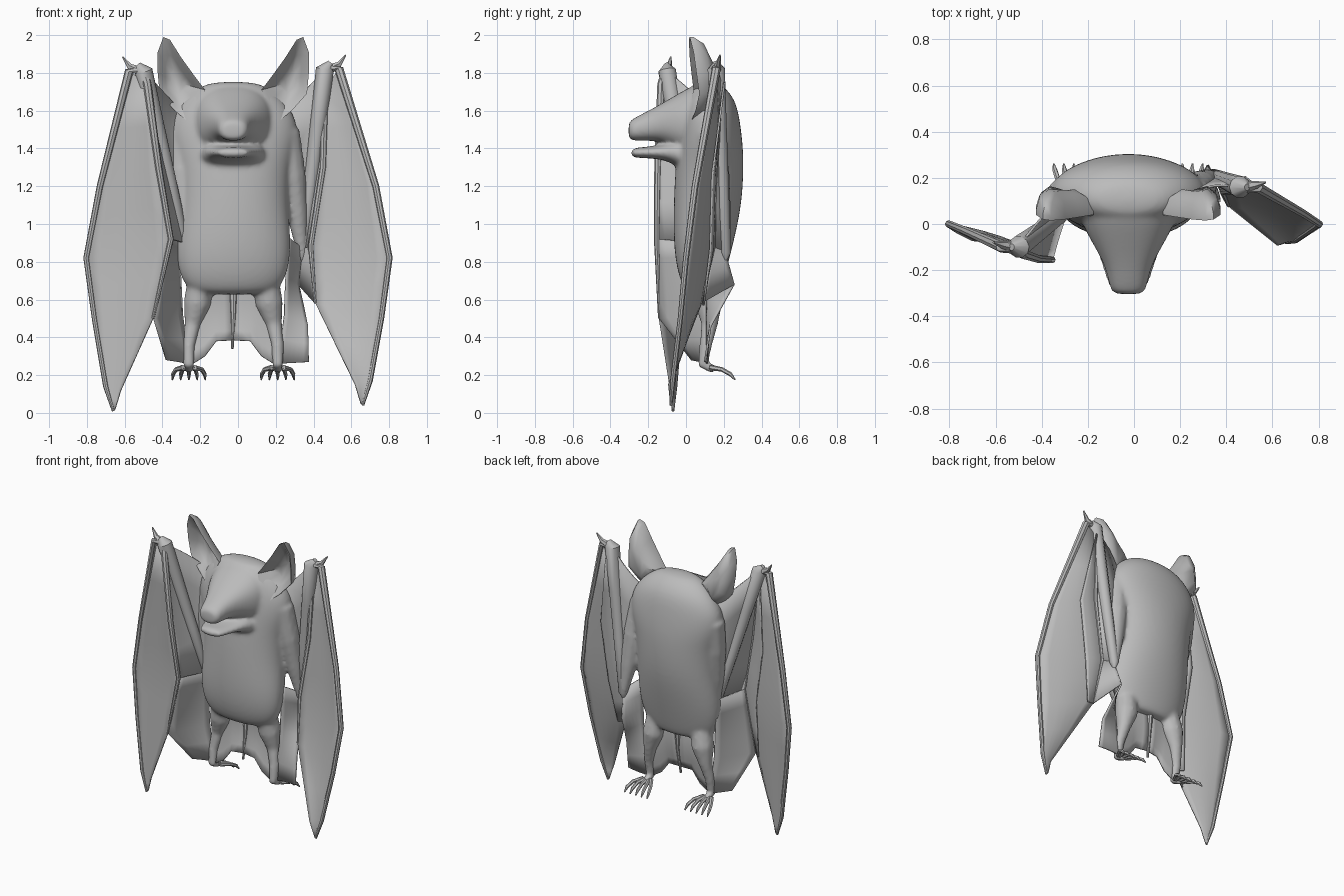
import bpy, math
from mathutils import Vector

if "Cube" in bpy.data.objects:
    bpy.data.objects.remove(bpy.data.objects["Cube"])

GREY = bpy.data.materials.new("soft_grey")
GREY.diffuse_color = (0.5, 0.5, 0.5, 1)
GREY.use_nodes = True
GREY.node_tree.nodes["Principled BSDF"].inputs["Base Color"].default_value = GREY.diffuse_color
CX = -0.025  # body centre line
flesh = []   # parts blended into one skin at the end


def make(name, verts, faces, subsurf=0, thick=0, angle=40):
    me = bpy.data.meshes.new(name)
    me.from_pydata([tuple(v) for v in verts], [], faces)
    me.materials.append(GREY)
    ob = bpy.data.objects.new(name, me)
    bpy.context.collection.objects.link(ob)
    bpy.context.view_layer.objects.active = ob
    ob.select_set(True)
    bpy.ops.object.mode_set(mode='EDIT')
    bpy.ops.mesh.select_all(action='SELECT')
    bpy.ops.mesh.normals_make_consistent(inside=False)
    bpy.ops.object.mode_set(mode='OBJECT')
    bpy.ops.object.shade_smooth_by_angle(angle=math.radians(angle))
    ob.select_set(False)
    if thick:
        m = ob.modifiers.new("thickness", 'SOLIDIFY')
        m.thickness, m.offset = thick, 0
    if subsurf:
        m = ob.modifiers.new("smooth", 'SUBSURF')
        m.levels = m.render_levels = subsurf
    return ob


def loft(name, rings, **kw):
    """Closed rings joined in order, capped at both ends."""
    n = len(rings[0])
    faces = [(i * n + j, i * n + (j + 1) % n, (i + 1) * n + (j + 1) % n, (i + 1) * n + j)
             for i in range(len(rings) - 1) for j in range(n)]
    faces += [tuple(range(n)), tuple(range((len(rings) - 1) * n, len(rings) * n))]
    return make(name, [v for r in rings for v in r], faces, **kw)


def tube(name, path, radii, sides=8):
    pts = [Vector(p) for p in path]
    rings, prev = [], None
    for i, p in enumerate(pts):
        t = (pts[min(i + 1, len(pts) - 1)] - pts[max(i - 1, 0)]).normalized()
        u = t.orthogonal().normalized() if prev is None else prev.rotation_difference(t) @ u
        prev, w = t, t.cross(u)
        rings.append([p + (u * math.cos(math.tau * k / sides) + w * math.sin(math.tau * k / sides)) * radii[i]
                      for k in range(sides)])
    return loft(name, rings)


def sheet(name, a, b, bulge=0.0, steps=6, sub=2):
    """Membrane stretched between two edges with the same number of points."""
    a, b = [Vector(p) for p in a], [Vector(p) for p in b]
    rows = []
    for i in range(len(a) - 1):
        for k in range(sub + (i == len(a) - 2)):
            rows.append((a[i].lerp(a[i + 1], k / sub), b[i].lerp(b[i + 1], k / sub)))
    verts = []
    for p, q in rows:
        k = min(1, (p - q).length / 0.3)
        verts += [p.lerp(q, j / steps) + Vector((0, bulge * k * math.sin(math.pi * j / steps), 0))
                  for j in range(steps + 1)]
    n = steps + 1
    faces = [(i * n + j, i * n + j + 1, (i + 1) * n + j + 1, (i + 1) * n + j)
             for i in range(len(rows) - 1) for j in range(steps)]
    return make(name, verts, faces, thick=.01, angle=50)


def oval(c, u, v, power=1.0, n=16):
    out = []
    for k in range(n):
        t = math.tau * (k + 0.5) / n
        cs, sn = math.cos(t), math.sin(t)
        out.append(Vector(c) + Vector(u) * math.copysign(abs(cs) ** power, cs)
                   + Vector(v) * math.copysign(abs(sn) ** power, sn))
    return out


# Torso: height, half width, front y, back y
body = [(.625, .15, .04, .16), (.645, .245, -.01, .185), (.75, .30, -.05, .215), (.9, .315, -.07, .255),
        (1.1, .295, -.07, .30), (1.3, .305, -.06, .31), (1.42, .345, -.045, .305), (1.54, .35, -.03, .29),
        (1.64, .29, -.01, .27), (1.71, .21, .01, .225), (1.755, .12, .05, .16)]
flesh.append(loft("body", [oval((CX, (f + b) / 2, z), (w, 0, 0), (0, (b - f) / 2, 0), .97)
                           for z, w, f, b in body], subsurf=2))

# Head and jaw: y, half width, low z, high z
head = [(-.305, .055, 1.455, 1.535), (-.29, .08, 1.438, 1.555), (-.2, .095, 1.44, 1.60), (-.12, .135, 1.435, 1.645),
        (-.03, .19, 1.37, 1.70), (.06, .225, 1.32, 1.75), (.15, .2, 1.36, 1.755)]
jaw = [(-.29, .06, 1.36, 1.39), (-.275, .085, 1.35, 1.405), (-.2, .11, 1.348, 1.408), (-.12, .135, 1.34, 1.42),
       (-.05, .17, 1.31, 1.45), (.06, .2, 1.22, 1.45)]
for name, data in (("head", head), ("lower_jaw", jaw)):
    flesh.append(loft(name, [oval((CX, y, (lo + hi) / 2), (w, 0, 0), (0, 0, (hi - lo) / 2), .85)
                             for y, w, lo, hi in data], subsurf=2))

# Ears: rim outline (offset, y, z), hollow front and rounded back
rim = [(.37, .02, 1.99), (.40, .04, 1.91), (.40, .055, 1.80), (.39, .07, 1.69), (.31, .05, 1.60), (.25, .03, 1.55),
       (.18, .02, 1.63), (.15, .04, 1.71), (.21, .03, 1.79), (.275, .02, 1.88), (.335, .015, 1.975)]
mid = Vector((.30, .05, 1.75))
for s, side in ((-1, "left"), (1, "right")):
    rings = []
    for scale, push in ((.3, .075), (.6, .05), (.86, .012), (1, 0), (1.0, .02), (.85, .07), (.45, .105)):
        ring = [mid.lerp(Vector(p), scale) + Vector((0, push, 0)) for p in rim]
        rings.append([Vector((CX + s * p.x, p.y, p.z)) for p in ring])
    loft(side + "_ear", rings, angle=50)


def wing(side, s, wrist, elbow, tip, inner, flank):
    """Folded wing: inner edge of the hand and free edge of the flank membrane are given."""
    wr, el, tp = Vector(wrist), Vector(elbow), Vector(tip)
    sh = Vector((CX + s * .28, .13, 1.48))
    out = [wr + Vector((s * .075, 0, 0)), Vector((s * .73, wr.y * .3, 1.2)), Vector((s * .803, 0, .82)),
           Vector((s * .76, -.03, .5)), tp + Vector((s * .04, .01, .13)), tp]
    inn = [Vector(p) for p in inner] + [tp + Vector((-s * .04, -.01, .11)), tp + Vector((-s * .01, 0, .01))]
    sheet(side + "_hand_membrane", out, inn, bulge=.02)
    tube(side + "_leading_finger", [wr] + out, [.03, .024, .018, .016, .014, .014, .008])
    tube(side + "_inner_finger", [wr] + inn[:4], [.03, .022, .018, .015, .008])
    # Folded second layer behind the inner finger
    fold = [p.lerp(q, t) + Vector((0, .03, 0)) for p, q, t in zip(inn[:4], out[:4], (.3, .4, .3, .15))]
    sheet(side + "_wing_fold", inn[:4], fold, bulge=.02)
    # Arm and thumb
    tube(side + "_forearm", [wr + Vector((s * .03, 0, .035)), wr, wr.lerp(el, .3), wr.lerp(el, .65), el,
                             el + Vector((0, 0, -.04))], [.015, .048, .042, .036, .03, .01], 10)
    flesh.append(tube(side + "_upper_arm", [sh + Vector((-s * .05, 0, .08)), sh, sh.lerp(el, .35), sh.lerp(el, .7), el],
                      [.02, .075, .075, .055, .03], 10))
    tube(side + "_thumb_claw", [wr + Vector((s * .02, 0, 0)), wr + Vector((s * .075, .01, .025)),
                                wr + Vector((s * .11, .02, .075))], [.026, .016, .004], 6)
    # Membrane from shoulder to forearm, and from the inner finger back to the arm
    sheet(side + "_front_membrane", [sh + Vector((-s * .02, 0, .10)), sh.lerp(el, .5), el],
          [wr, wr.lerp(el, .5), el + Vector((s * .01, 0, .01))], bulge=.02)
    sheet(side + "_arm_membrane", inn[:3], [wr, wr.lerp(el, .5), el], bulge=.02)
    # Membrane from the elbow down the flank to the ankle
    hold = [Vector((CX + s * x, .11, z)) for x, z in ((.29, .93), (.28, .72), (.27, .52), (.235, .26))]
    sheet(side + "_flank_membrane", flank, hold, bulge=.01)
    sheet(side + "_elbow_flap", inn[2:4], flank[:2])


wing("left", -1, (-.50, -.10, 1.81), (-.285, .06, .90), (-.66, -.07, .01),
     [(-.48, -.13, 1.74), (-.42, -.15, 1.3), (-.355, -.155, .92), (-.45, -.14, .5)],
     [(-.355, -.155, .92), (-.40, -.15, .72), (-.445, -.14, .5), (-.38, .03, .28)])
wing("right", 1, (.46, .16, 1.82), (.34, .21, .85), (.66, -.08, .04),
     [(.46, .18, 1.72), (.45, .15, 1.3), (.385, .14, .88), (.41, .08, .58)],
     [(.345, .20, .87), (.32, .255, .68), (.37, .13, .46), (.375, .10, .27)])

for s, side in ((-1, "left"), (1, "right")):
    # Leg, foot and toes
    foot = Vector((CX + s * .235, .09, .255))
    flesh.append(tube(side + "_leg", [(CX + s * .17, .1, .72), (CX + s * .19, .12, .58), (CX + s * .215, .125, .47),
                                      (CX + s * .235, .105, .36), foot, foot + Vector((0, .06, -.025))],
                      [.07, .075, .045, .034, .03, .026], 10))
    for i in range(5):
        d = (i - 2) * .038
        tube(f"{side}_toe_{i + 1}", [foot + Vector((d * .4, .04, -.015)), foot + Vector((d * .9, .10, -.025)),
                                     foot + Vector((d * 1.1, .145, -.05)), foot + Vector((d * 1.15, .17, -.08))],
             [.015, .012, .011, .004], 6)
    # Half of the tail membrane with a scalloped hem
    top = [(CX, .12, .68), (CX + s * .1, .11, .68), (CX + s * .18, .11, .66), (CX + s * .25, .12, .62)]
    hem = [(CX, .10, .385), (CX + s * .09, .09, .38), (CX + s * .15, .09, .30), (CX + s * .23, .09, .25)]
    sheet(side + "_tail_membrane", top, hem, bulge=.015)

# Tail
tube("tail", [(CX, .13, .70), (CX, .12, .5), (CX - .005, .10, .34)], [.025, .013, .007], 8)

# Merge torso, head, jaw and limbs into one soft skin
bpy.ops.object.select_all(action='DESELECT')
for ob in flesh:
    ob.select_set(True)
bpy.context.view_layer.objects.active = flesh[0]
bpy.ops.object.convert(target='MESH')
bpy.ops.object.join()
skin = bpy.context.view_layer.objects.active
skin.name = "body"
m = skin.modifiers.new("blend", 'REMESH')
m.mode, m.voxel_size, m.use_smooth_shade = 'VOXEL', .012, True
m = skin.modifiers.new("soften", 'SMOOTH')
m.factor, m.iterations = .5, 8
